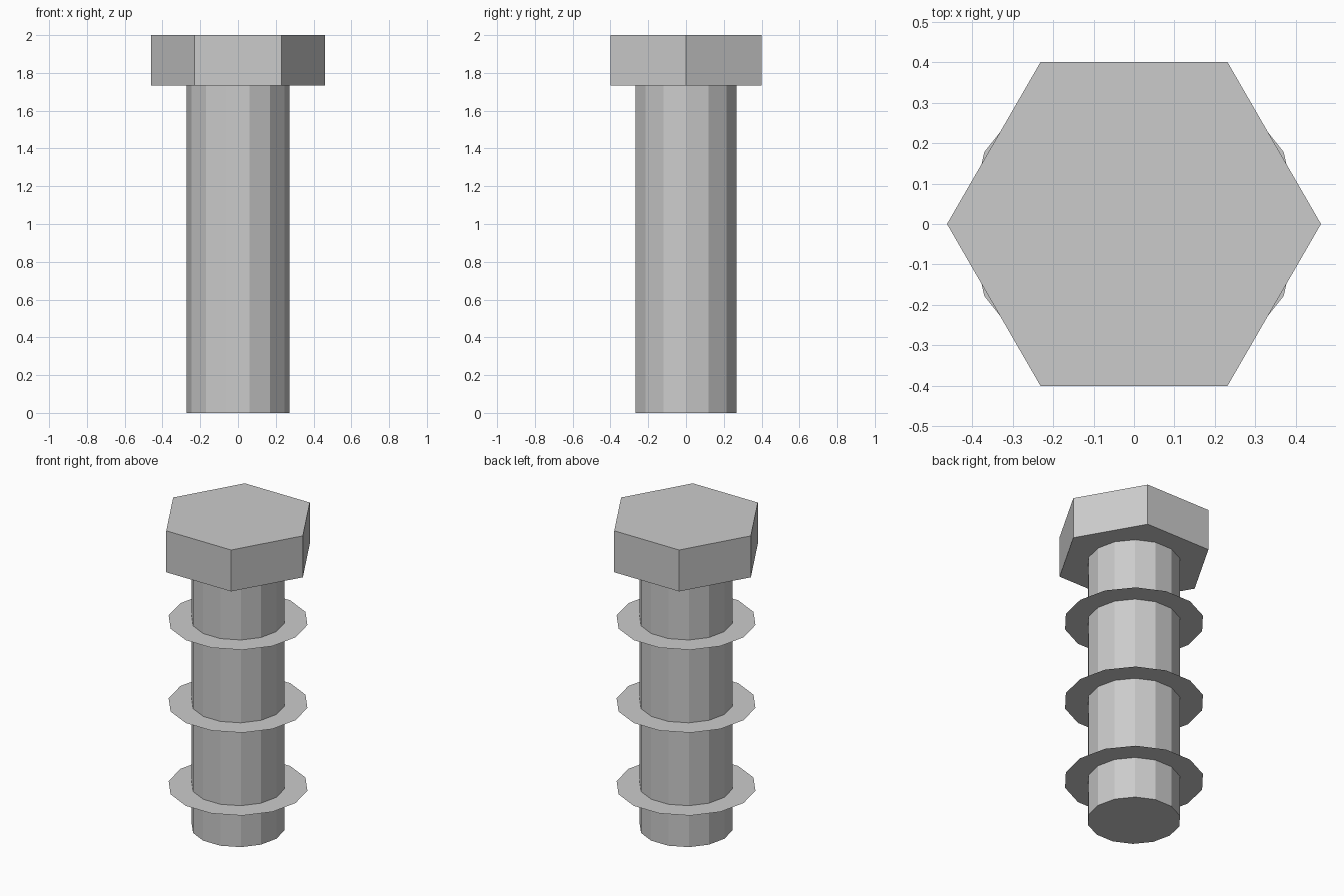
import bpy, bmesh, math

if "Cube" in bpy.data.objects:
    bpy.data.objects.remove(bpy.data.objects["Cube"])

U = 2 / 15                     # base unit: the bolt is 15 units tall
SIDES = 14

steel = bpy.data.materials.new("light grey steel")
steel.diffuse_color = (0.6, 0.6, 0.6, 1)
steel.use_nodes = True
steel.node_tree.nodes["Principled BSDF"].inputs["Base Color"].default_value = steel.diffuse_color


def add_object(name, bm):
    bmesh.ops.recalc_face_normals(bm, faces=bm.faces)
    mesh = bpy.data.meshes.new(name)
    bm.to_mesh(mesh)
    bm.free()
    mesh.materials.append(steel)
    bpy.context.collection.objects.link(bpy.data.objects.new(name, mesh))


def ring(bm, flat_radius, sides, z):
    """Polygon loop with a corner on +x; the radius is measured to the flats."""
    r = flat_radius / math.cos(math.pi / sides)
    return [bm.verts.new((r * math.cos(math.tau * i / sides),
                          r * math.sin(math.tau * i / sides), z))
            for i in range(sides)]


def bridge(bm, a, b):
    for i in range(len(a)):
        j = (i + 1) % len(a)
        bm.faces.new((a[i], a[j], b[j], b[i]))


def prism(name, flat_radius, sides, z0, z1):
    bm = bmesh.new()
    low, high = ring(bm, flat_radius, sides, z0), ring(bm, flat_radius, sides, z1)
    bridge(bm, low, high)
    bm.faces.new(low[::-1])
    bm.faces.new(high)
    add_object(name, bm)


# Shaft and hexagonal head
prism("shaft", 2 * U, SIDES, 0, 13 * U)
prism("hex_head", 3 * U, 6, 13 * U, 15 * U)

# Paper-thin flat thread rings around the shaft
for n, level in enumerate((2, 6, 10), 1):
    bm = bmesh.new()
    inner = ring(bm, 2 * U, SIDES, level * U)
    outer = ring(bm, 3 * U, SIDES, level * U)
    bridge(bm, outer, inner)
    for f in bm.faces:
        f.normal_update()
    add_object(f"thread_ring_{n}", bm)
